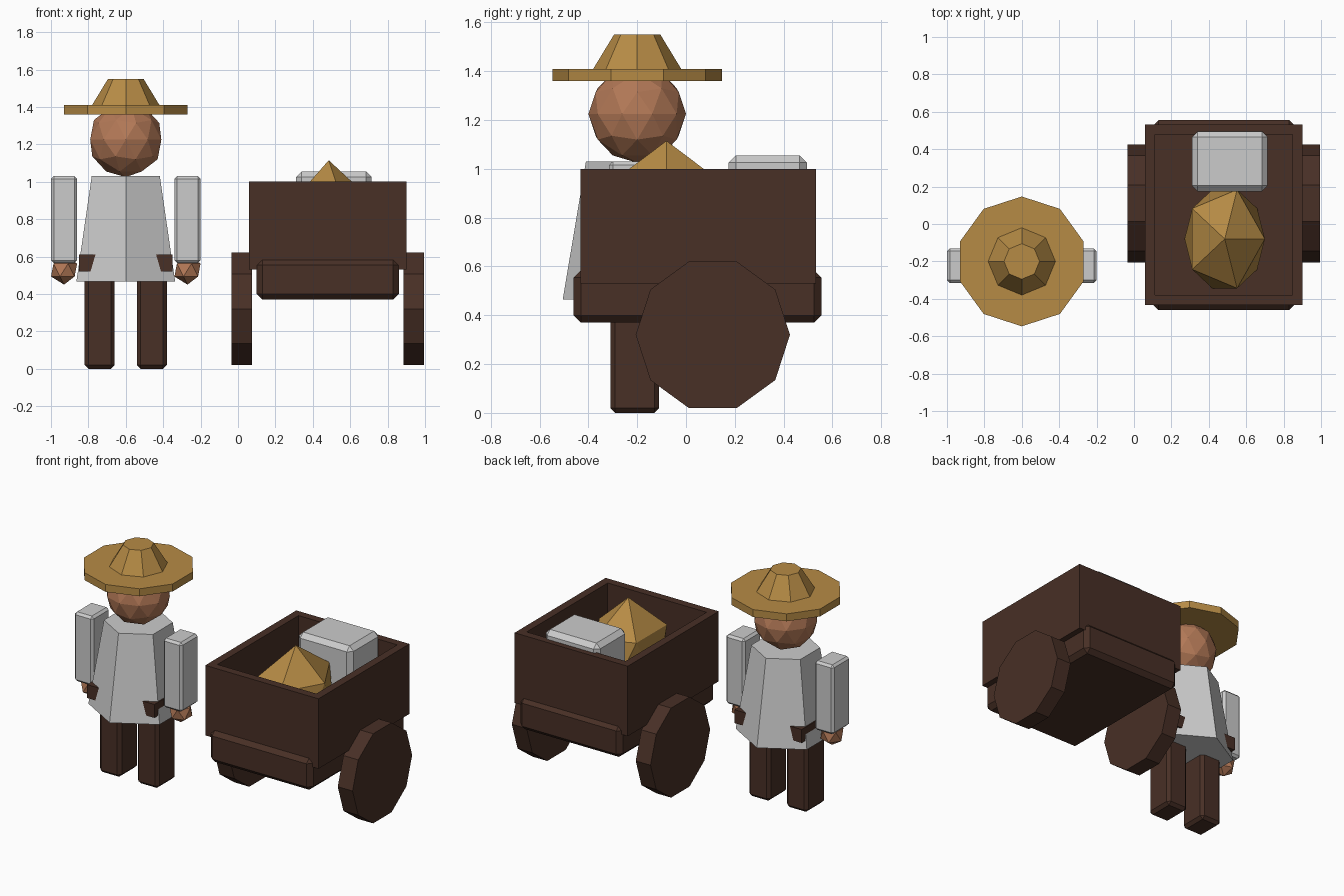
import bpy
import bmesh
from math import pi
from mathutils import Matrix, Vector

cube = bpy.data.objects.get("Cube")
if cube:
    bpy.data.objects.remove(cube, do_unlink=True)


def material(name, rgb):
    m = bpy.data.materials.new(name)
    m.use_nodes = True
    m.diffuse_color = (*rgb, 1)
    m.node_tree.nodes["Principled BSDF"].inputs["Base Color"].default_value = (*rgb, 1)
    return m


WOOD = material("dark brown", (0.065, 0.029, 0.019))
CLOTH = material("light grey", (0.6, 0.6, 0.6))
STRAW = material("straw", (0.47, 0.26, 0.06))
SKIN = material("skin", (0.45, 0.19, 0.095))


def finish(bm, name, mat):
    bmesh.ops.recalc_face_normals(bm, faces=bm.faces)
    mesh = bpy.data.meshes.new(name)
    bm.to_mesh(mesh)
    bm.free()
    mesh.materials.append(mat)
    ob = bpy.data.objects.new(name, mesh)
    bpy.context.collection.objects.link(ob)
    return ob


def box(name, mat, low, high, bevel=0.0):
    low, high = Vector(low), Vector(high)
    bm = bmesh.new()
    bmesh.ops.create_cube(bm, size=1)
    bmesh.ops.scale(bm, vec=high - low, verts=bm.verts)
    bmesh.ops.translate(bm, vec=(low + high) / 2, verts=bm.verts)
    if bevel:
        bmesh.ops.bevel(bm, geom=bm.edges[:], offset=bevel, segments=1,
                        affect='EDGES', profile=0.5)
    return finish(bm, name, mat)


def cone(name, mat, sides, r_low, r_high, depth, centre, turn=None):
    """Flat-sided cone or cylinder with a corner on +y, optionally turned."""
    bm = bmesh.new()
    bmesh.ops.create_cone(bm, cap_ends=True, segments=sides, radius1=r_low,
                          radius2=r_high, depth=depth)
    # put a corner exactly on the +y axis
    v = max(bm.verts, key=lambda v: v.co.y)
    angle = Vector((v.co.x, v.co.y)).angle_signed(Vector((0, 1)))
    bmesh.ops.rotate(bm, verts=bm.verts, matrix=Matrix.Rotation(-angle, 3, 'Z'))
    if turn:
        bmesh.ops.rotate(bm, verts=bm.verts, matrix=turn)
    bmesh.ops.translate(bm, vec=centre, verts=bm.verts)
    return finish(bm, name, mat)


def ball(name, mat, level, scale, centre):
    bm = bmesh.new()
    bmesh.ops.create_icosphere(bm, subdivisions=level, radius=1)
    bmesh.ops.scale(bm, vec=scale, verts=bm.verts)
    bmesh.ops.translate(bm, vec=centre, verts=bm.verts)
    return finish(bm, name, mat)


# Farmer: tunic, belt, head and hat
PX, PY = -0.6, -0.2
cone("tunic", CLOTH, 6, 0.305, 0.21, 0.565, (PX, PY, 0.748))
box("belt", WOOD, (PX - 0.25, PY - 0.187, 0.52), (PX + 0.25, PY + 0.187, 0.61))
ball("head", SKIN, 2, (0.2, 0.2, 0.2), (PX, PY, 1.225))
cone("hat_brim", STRAW, 10, 0.347, 0.347, 0.05, (PX, PY, 1.385))
cone("hat_crown", STRAW, 8, 0.18, 0.095, 0.14, (PX, PY, 1.48))

# Farmer: limbs on both sides
for side, s in (("right", -1), ("left", 1)):
    x = PX + s * 0.14
    box(side + "_leg", WOOD, (x - 0.08, -0.31, 0), (x + 0.08, -0.11, 0.52), 0.02)
    x = PX + s * 0.33
    box(side + "_arm", CLOTH, (x - 0.07, -0.315, 0.565), (x + 0.07, -0.13, 1.03), 0.015)
    ball(side + "_hand", SKIN, 1, (0.078, 0.078, 0.078), (x, -0.22, 0.528))

# Cart: open crate with its rim and well pressed into the top face
CX = 0.48
bm = bmesh.new()
bmesh.ops.create_cube(bm, size=1)
bmesh.ops.scale(bm, vec=(0.84, 0.965, 0.47), verts=bm.verts)
bmesh.ops.translate(bm, vec=(CX, 0.05, 0.765), verts=bm.verts)
bm.normal_update()
top = max(bm.faces, key=lambda f: f.normal.z)
bmesh.ops.inset_region(bm, faces=[top], thickness=0.075)
well = bmesh.ops.extrude_face_region(bm, geom=[top])["geom"]
bmesh.ops.translate(bm, vec=(0, 0, -0.41),
                    verts=[g for g in well if isinstance(g, bmesh.types.BMVert)])
if top.is_valid:
    bmesh.ops.delete(bm, geom=[top], context='FACES_ONLY')
finish(bm, "cart_crate", WOOD)
box("cart_chassis", WOOD, (CX - 0.38, -0.46, 0.37), (CX + 0.38, 0.555, 0.585), 0.03)

# Cart: wheels
for side, s in (("right", -1), ("left", 1)):
    cone(side + "_wheel", WOOD, 10, 0.316, 0.316, 0.11,
         (CX + s * 0.46, 0.11, 0.32), Matrix.Rotation(pi / 2, 3, 'Y'))

# Cargo
ball("grain_pile", STRAW, 1, (0.24, 0.31, 0.36), (CX + 0.005, -0.08, 0.755))
box("sack", CLOTH, (0.31, 0.175, 0.6), (0.715, 0.495, 1.055), 0.03)
